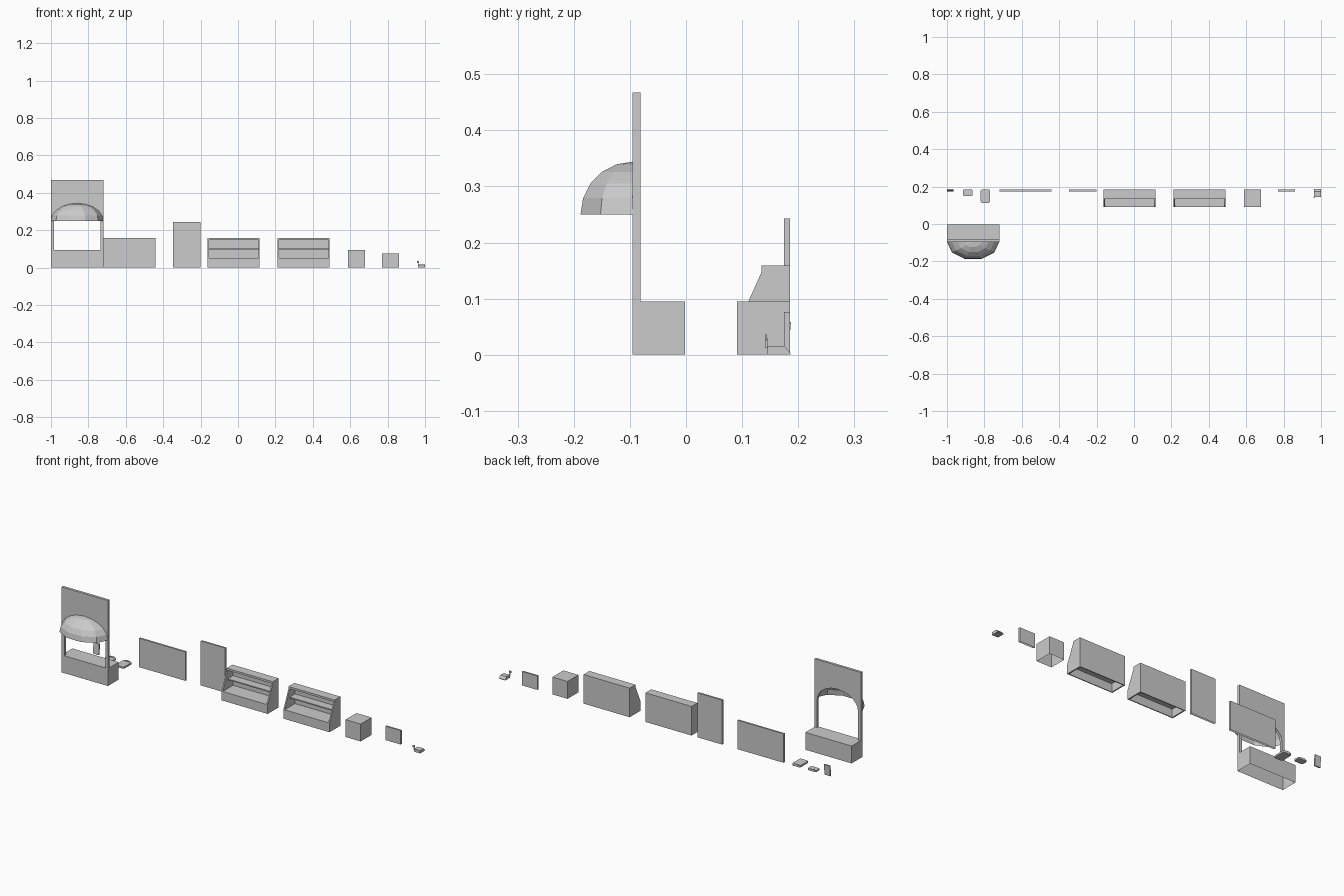
import bpy, bmesh
from math import sin, cos, pi, radians
from mathutils import Matrix

if "Cube" in bpy.data.objects:
    bpy.data.objects.remove(bpy.data.objects["Cube"])

YB = 0.185  # common back plane of the row


def finish(name, bm, normals=True):
    if normals:
        bmesh.ops.recalc_face_normals(bm, faces=bm.faces)
    me = bpy.data.meshes.new(name)
    bm.to_mesh(me)
    bm.free()
    ob = bpy.data.objects.new(name, me)
    bpy.context.collection.objects.link(ob)
    return ob


def add_box(bm, x0, x1, y0, y1, z0, z1, open_bottom=False):
    m = Matrix.Translation(((x0 + x1) / 2, (y0 + y1) / 2, (z0 + z1) / 2)) @ \
        Matrix.Diagonal((x1 - x0, y1 - y0, z1 - z0, 1))
    verts = bmesh.ops.create_cube(bm, size=1, matrix=m)["verts"]
    if open_bottom:
        low = [f for f in {f for v in verts for f in v.link_faces}
               if all(abs(v.co.z - z0) < 1e-5 for v in f.verts)]
        bmesh.ops.delete(bm, geom=low, context='FACES_ONLY')
    return verts


def box(name, *dims, open_bottom=True):
    bm = bmesh.new()
    add_box(bm, *dims, open_bottom=open_bottom)
    return finish(name, bm)


def add_prism(bm, pts, vec):
    f = bm.faces.new([bm.verts.new(p) for p in pts])
    r = bmesh.ops.extrude_face_region(bm, geom=[f], use_keep_orig=True)
    bmesh.ops.translate(bm, vec=vec, verts=[g for g in r["geom"] if isinstance(g, bmesh.types.BMVert)])


# ticket booth: counter, front wall with arched opening, half-dome awning
CX, WY = -0.86, -0.095
box("booth_counter", -1, -0.72, WY, -0.002, 0, 0.095)

bm = bmesh.new()
arch = [(CX + 0.124 * cos(pi * i / 10), 0.25 + 0.088 * sin(pi * i / 10)) for i in range(11)]
outline = [(-1, 0.095), (-1, 0.467), (-0.72, 0.467), (-0.72, 0.095), (-0.736, 0.095)] + arch + [(-0.984, 0.095)]
add_prism(bm, [(x, WY, z) for x, z in outline], (0, 0.014, 0))
finish("booth_front_wall", bm)

bm = bmesh.new()
RX, RY, RZ, N = 0.14, 0.093 / sin(radians(72)), 0.094, 5
rings = []
for j in range(N):
    e = j * pi / 2 / N
    rings.append([bm.verts.new((CX + RX * cos(a) * cos(e), WY - RY * sin(a) * cos(e), 0.25 + RZ * sin(e)))
                  for a in (pi * i / N for i in range(N + 1))])
tip = bm.verts.new((CX, WY, 0.25 + RZ))
for i in range(N):
    for lo, hi in zip(rings, rings[1:]):
        bm.faces.new((lo[i + 1], lo[i], hi[i], hi[i + 1]))
    bm.faces.new((rings[-1][i + 1], rings[-1][i], tip))
finish("booth_awning", bm, normals=False)

# flat boards
for name, x0, x1, h in (("wide_board", -0.72, -0.441, 0.158),
                        ("tall_board", -0.348, -0.2, 0.243),
                        ("small_board", 0.769, 0.861, 0.076)):
    box(name, x0, x1, 0.175, YB, 0, h)


# display shelves: shaped side panels, front, back, top and two shelves
def shelf_unit(name, x0):
    x1, t = x0 + 0.279, 0.007
    bm = bmesh.new()
    side = [(0.091, 0), (0.091, 0.05), (0.134, 0.146), (0.135, 0.159), (YB, 0.159), (YB, 0)]
    for x in (x0, x1 - t):
        add_prism(bm, [(x, y, z) for y, z in side], (t, 0, 0))
    a, b = x0 + t, x1 - t
    add_box(bm, a, b, 0.091, 0.096, 0, 0.05)
    add_box(bm, a, b, 0.091, YB - 0.005, 0.045, 0.05)
    add_box(bm, a, b, 0.134, YB - 0.005, 0.097, 0.103)
    add_box(bm, a, b, 0.135, YB, 0.148, 0.159)
    add_box(bm, a, b, YB - 0.005, YB, 0, 0.148)
    return finish(name, bm)


shelf_unit("shelf_left", -0.163)
shelf_unit("shelf_right", 0.211)

# plain display block
box("display_block", 0.587, 0.678, 0.091, YB, 0, 0.095)

# cash terminal: sloped body with a display on a stalk
bm = bmesh.new()
add_prism(bm, [(0.963, y, z) for y, z in ((0.145, 0), (0.145, 0.015), (0.175, 0.016), (0.186, 0.003), (0.186, 0))],
          (0.037, 0, 0))
add_box(bm, 0.963, 0.966, 0.142, 0.145, 0.012, 0.03)
add_box(bm, 0.957, 0.969, 0.141, 0.144, 0.025, 0.036)
finish("cash_terminal", bm)


# small hand-held items
def tray(name, x0, x1, y0, h):
    bm = bmesh.new()
    add_box(bm, x0, x1, y0, YB, 0, h)
    corners = [e for e in bm.edges if abs(e.verts[0].co.z - e.verts[1].co.z) > 1e-4]
    bmesh.ops.bevel(bm, geom=corners, offset=0.008, segments=2, profile=0.5, affect='EDGES')
    xm = (x0 + x1) / 2
    add_box(bm, xm - 0.012, xm + 0.012, YB - 0.008, YB, h - 0.001, h + 0.003)
    return finish(name, bm)


tray("small_tray", -0.915, -0.863, 0.15, 0.008)
tray("large_tray", -0.82, -0.77, 0.113, 0.01)

bm = bmesh.new()
add_prism(bm, [(-1, y, z) for y, z in ((0.175, 0), (0.18, 0.058), (0.187, 0.058), (0.182, 0))], (0.035, 0, 0))
finish("upright_card", bm)
